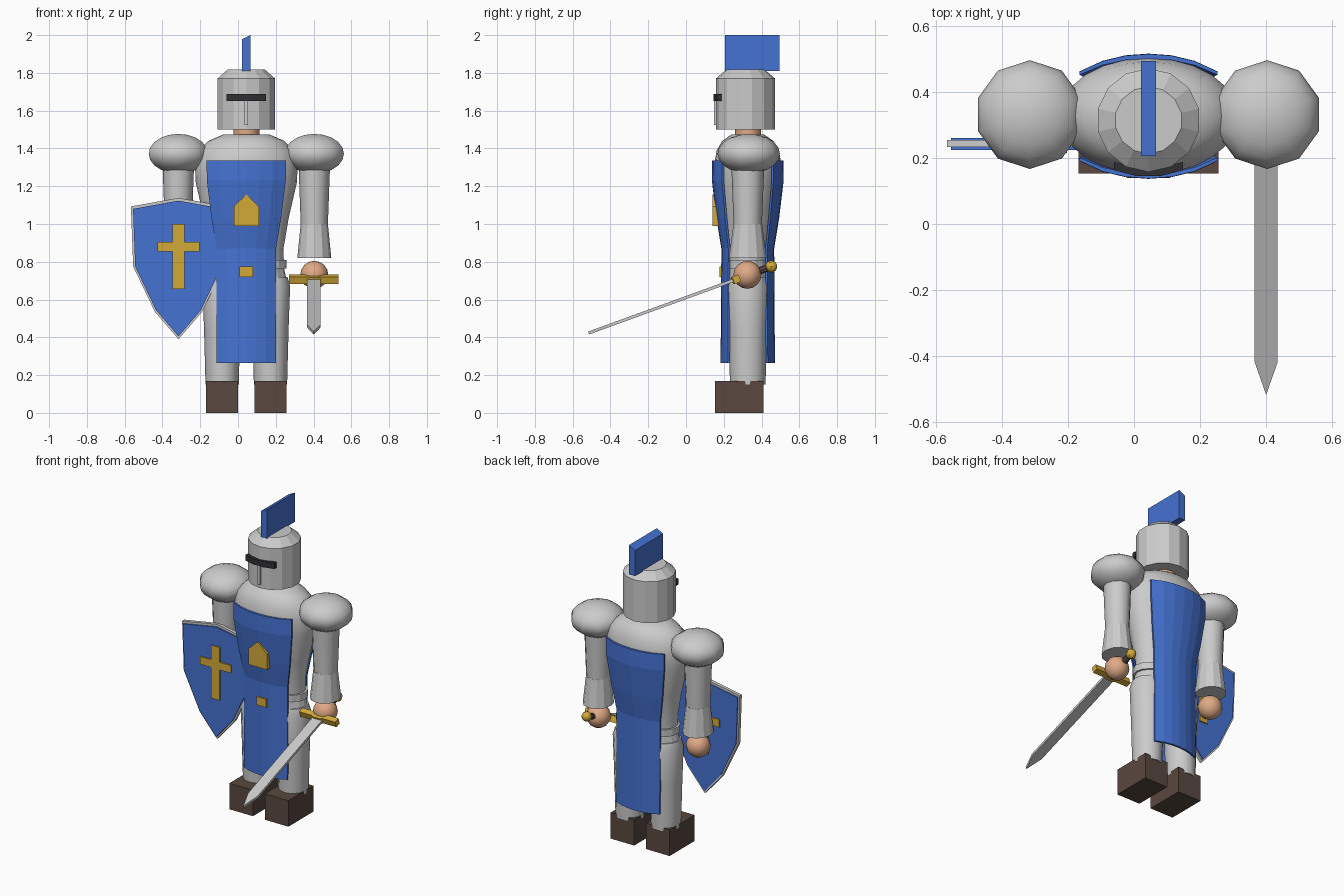
import bpy, bmesh, math
from mathutils import Vector

if "Cube" in bpy.data.objects:
    bpy.data.objects.remove(bpy.data.objects["Cube"])

CX, CY, ARM = 0.044, 0.327, 0.36


def mat(name, r, g, b):
    m = bpy.data.materials.new(name)
    m.diffuse_color = (r, g, b, 1)
    m.use_nodes = True
    m.node_tree.nodes["Principled BSDF"].inputs["Base Color"].default_value = m.diffuse_color
    return m


BLUE = mat("blue_cloth", 0.06, 0.17, 0.65)
GOLD = mat("gold", 0.65, 0.4, 0.04)
SKIN = mat("skin", 0.75, 0.4, 0.24)
BROWN = mat("leather", 0.1, 0.065, 0.05)
DARK = mat("dark", 0.03, 0.03, 0.035)


def make(name, bm, material=None, smooth=False, loc=(0, 0, 0), rx=0):
    bmesh.ops.recalc_face_normals(bm, faces=bm.faces)
    me = bpy.data.meshes.new(name)
    bm.to_mesh(me)
    bm.free()
    ob = bpy.data.objects.new(name, me)
    bpy.context.collection.objects.link(ob)
    ob.location = loc
    ob.rotation_euler.x = rx
    if material:
        me.materials.append(material)
    if smooth:
        bpy.context.view_layer.objects.active = ob
        bpy.ops.object.select_all(action='DESELECT')
        ob.select_set(True)
        bpy.ops.object.shade_smooth_by_angle(angle=math.radians(40))
    return ob


def loft(name, rings, x, y, n=12, material=None, smooth=False, loc=(0, 0, 0), rx=0):
    """Capped stack of elliptical rings (z, x radius, y radius)."""
    bm = bmesh.new()
    rows = [[bm.verts.new((x + a * math.sin(t), y + b * math.cos(t), z))
             for t in (2 * math.pi * i / n for i in range(n))] for z, a, b in rings]
    for r, s in zip(rows, rows[1:]):
        for i in range(n):
            j = (i + 1) % n
            bm.faces.new((r[i], r[j], s[j], s[i]))
    bm.faces.new(rows[0])
    bm.faces.new(rows[-1])
    return make(name, bm, material, smooth, loc, rx)


def prism(name, pts, y0, y1, material=None, **kw):
    """Outline in x-z pushed from y0 to y1."""
    bm = bmesh.new()
    f = bm.faces.new([bm.verts.new((px, y0, pz)) for px, pz in pts])
    ext = bmesh.ops.extrude_face_region(bm, geom=[f])
    bmesh.ops.translate(bm, vec=(0, y1 - y0, 0),
                        verts=[v for v in ext["geom"] if isinstance(v, bmesh.types.BMVert)])
    return make(name, bm, material, **kw)


def rect(x0, x1, z0, z1):
    return [(x0, z0), (x1, z0), (x1, z1), (x0, z1)]


def ball(name, c, r, seg, rings, material=None, rz=None, **kw):
    bm = bmesh.new()
    bmesh.ops.create_uvsphere(bm, u_segments=seg, v_segments=rings, radius=1)
    for v in bm.verts:
        v.co = Vector((v.co.x * r, v.co.y * r, v.co.z * (rz or r))) + Vector(c)
    return make(name, bm, material, True, **kw)


def curved_sheet(name, rows, sign, material, thick, cols=6):
    """Cloth wrapped on an ellipse; rows are (z, half width, x radius, y radius)."""
    bm = bmesh.new()
    grid = []
    for k in (0, thick):
        for z, w, a, b in rows:
            xs = [w * (2 * i / cols - 1) for i in range(cols + 1)]
            grid.append([bm.verts.new((CX + px, CY + sign * ((b - k) * math.sqrt(1 - (px / a) ** 2)), z))
                         for px in xs])
    n = len(rows)
    for o in (0, n):
        for r, s in zip(grid[o:o + n], grid[o + 1:o + n]):
            for i in range(cols):
                bm.faces.new((r[i], r[i + 1], s[i + 1], s[i]))
    for j in range(n - 1):
        for i in (0, cols):
            bm.faces.new((grid[j][i], grid[j + 1][i], grid[n + j + 1][i], grid[n + j][i]))
    for j in (0, n - 1):
        for i in range(cols):
            bm.faces.new((grid[j][i], grid[j][i + 1], grid[n + j][i + 1], grid[n + j][i]))
    return make(name, bm, material)


# Torso armour, belt and hip plates
loft("torso", [(0.74, .2, .125), (0.87, .197, .125), (1.03, .224, .15), (1.22, .268, .176),
               (1.32, .272, .177), (1.39, .25, .165), (1.44, .2, .135), (1.475, .12, .085)],
     CX, CY, 24, smooth=True)
loft("belt", [(.765, .213, .133), (.81, .213, .133)], CX, CY, 20)
loft("hip_plates", [(.665, .222, .128), (.765, .2, .125)], CX, CY, 20)

# Tabard front and back
rows = [(1.335, .21, .30, .189), (1.23, .209, .30, .19), (1.03, .184, .265, .166),
        (.87, .157, .232, .14), (.66, .157, .232, .141), (.265, .157, .232, .144)]
curved_sheet("tabard_front", rows, -1, BLUE, .014)
curved_sheet("tabard_back", rows, 1, BLUE, .014)
prism("chest_emblem", [(CX - .066, .99), (CX + .066, .99), (CX + .066, 1.093),
                       (CX, 1.157), (CX - .066, 1.093)], .14, .18, GOLD)
prism("belt_buckle", rect(CX - .035, CX + .035, .72, .774), .178, .2, GOLD)

# Neck, helmet, visor and crest
loft("neck", [(1.44, .069, .069), (1.52, .069, .069)], CX, .328, 12, SKIN, True)
HY = .315
loft("helmet", [(1.5, .157, .157), (1.77, .157, .157), (1.817, .102, .102)], CX, HY, 14)
bm = bmesh.new()
strip = [(-.104, .163), (-.035, .145), (.035, .145), (.104, .163)]
outline = strip + [(px, py + .025) for px, py in reversed(strip)]
f = bm.faces.new([bm.verts.new((CX + px, py, 1.65)) for px, py in outline])
ext = bmesh.ops.extrude_face_region(bm, geom=[f])
bmesh.ops.translate(bm, vec=(0, 0, .037),
                    verts=[v for v in ext["geom"] if isinstance(v, bmesh.types.BMVert)])
make("visor_slit", bm, DARK)
prism("nose_guard", rect(CX - .01, CX + .01, 1.525, 1.655), .148, .18)
prism("helmet_crest", [(.021, 1.81), (.066, 1.81), (.066, 2.0), (.021, 1.978)], .207, .495, BLUE)

for side, s in (("right", -1), ("left", 1)):
    # Legs and boots
    lx = CX + s * .128
    loft(side + "_leg", [(.15, .088, .094), (.45, .096, .102), (.67, .104, .11), (.72, .09, .095)],
         lx, CY, 12, smooth=True)
    prism(side + "_boot", rect(lx - .085, lx + .085, 0, .17), .153, .41, BROWN)
    # Shoulder, arm, gauntlet and hand
    ax = CX + s * ARM
    ball(side + "_shoulder_plate", (ax, .332, 1.372), .165, 10, 10, rz=.105)
    loft(side + "_arm", [(.95, .07, .073), (1.0, .072, .075), (1.33, .084, .088)], ax, CY, 12, smooth=True)
    loft(side + "_gauntlet", [(.82, .09, .1), (1.0, .072, .076)], ax, CY, 12)
    ball(side + "_hand", (ax, .325, .731), .074, 12, 8, SKIN)

# Shield with rim, face and cross
SX = -.315
half = [(0, 1.138), (-.252, 1.093), (-.24, .775), (-.125, .535), (0, .39)]
outline = half + [(-px, pz) for px, pz in reversed(half[1:-1])]
prism("shield_rim", [(SX + px, pz) for px, pz in outline], .233, .255)
prism("shield_face", [(SX + px * .955, .77 + (pz - .77) * .96) for px, pz in outline], .224, .261, BLUE)
w, h = .031, .112
prism("shield_cross", [(SX + px, pz) for px, pz in (
    (-w, .655), (w, .655), (w, .855), (h, .855), (h, .905), (w, .905),
    (w, 1.0), (-w, 1.0), (-w, .905), (-h, .905), (-h, .855), (-w, .855))], .216, .269, GOLD)

# Sword, built pointing up from the guard and tilted forwards
tilt = dict(loc=(CX + ARM - .003, .268, .708), rx=math.radians(110))
prism("sword_blade", [(-.035, 0), (.035, 0), (.035, .728), (0, .834), (-.035, .728)], -.008, .008, **tilt)
prism("sword_guard", [(-.13, -.018), (.13, -.018), (.13, .018), (.04, .018), (.025, .026),
                      (-.025, .026), (-.04, .018), (-.13, .018)], -.02, .02, GOLD, **tilt)
loft("sword_grip", [(-.2, .019, .019), (0, .019, .019)], 0, 0, 8, BROWN, **tilt)
ball("sword_pommel", (0, 0, -.195), .032, 8, 6, GOLD, **tilt)
